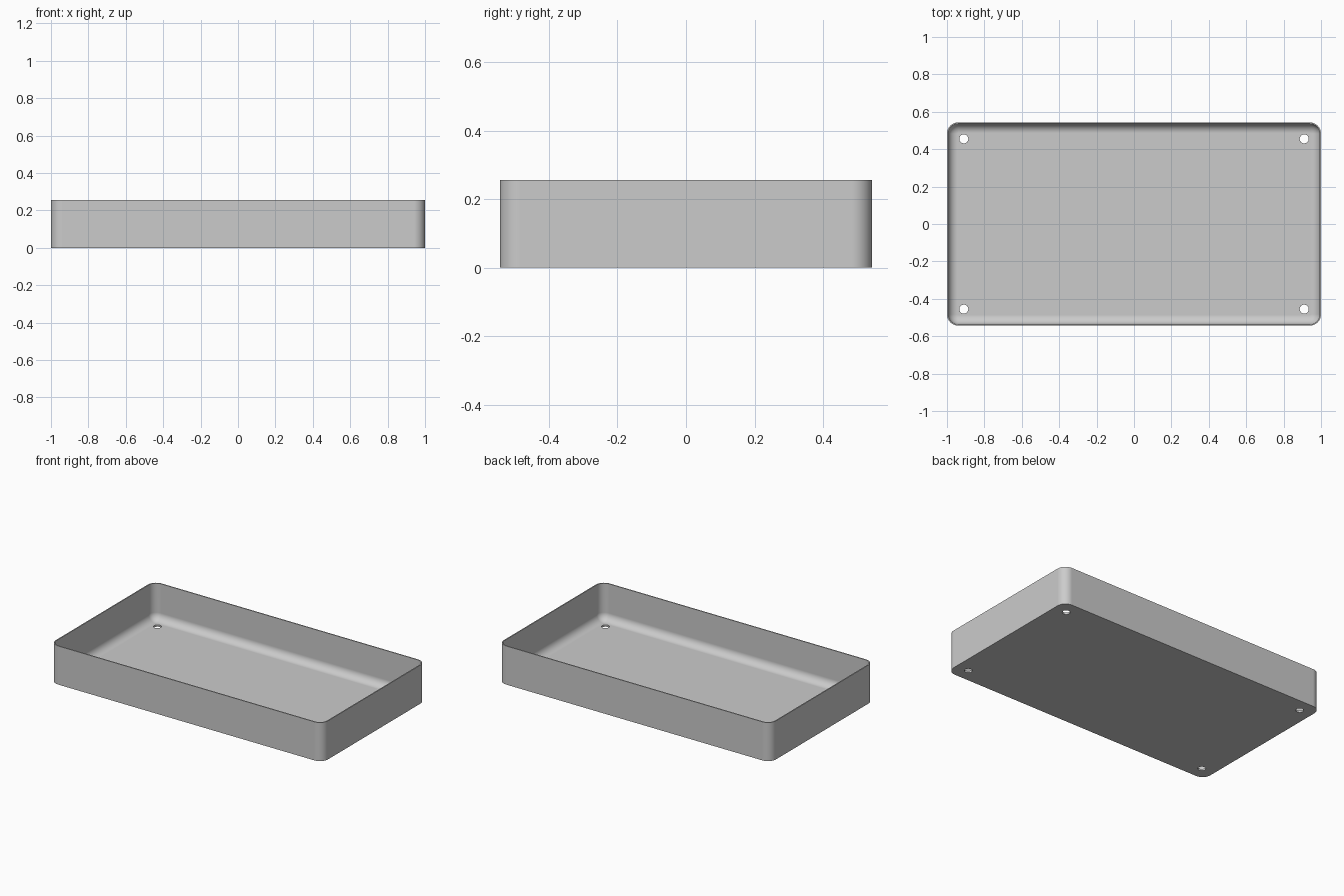
import bpy
import bmesh
import math

cube = bpy.data.objects.get("Cube")
if cube:
    bpy.data.objects.remove(cube, do_unlink=True)

HALF_X, HALF_Y, HEIGHT = 1.0, 0.543, 0.256
CORNER, WALL, FLOOR, FILLET = 0.06, 0.007, 0.012, 0.05
HOLE_X, HOLE_Y, HOLE_R = 0.91, 0.455, 0.024
STEPS = 10

grey = bpy.data.materials.new("plain grey")
grey.use_nodes = True
colour = (0.6, 0.6, 0.6, 1)
grey.diffuse_color = colour
grey.node_tree.nodes["Principled BSDF"].inputs["Base Color"].default_value = colour


def ring(bm, inset, z):
    """Rounded rectangle of vertices, moved inwards by inset."""
    radius = CORNER - inset
    verts = []
    for i, (sx, sy) in enumerate([(1, 1), (-1, 1), (-1, -1), (1, -1)]):
        for k in range(STEPS + 1):
            a = (i + k / STEPS) * math.pi / 2
            verts.append(bm.verts.new((sx * (HALF_X - CORNER) + radius * math.cos(a),
                                       sy * (HALF_Y - CORNER) + radius * math.sin(a), z)))
    return verts


def finish(name, bm):
    bmesh.ops.recalc_face_normals(bm, faces=bm.faces)
    mesh = bpy.data.meshes.new(name)
    bm.to_mesh(mesh)
    bm.free()
    mesh.materials.append(grey)
    obj = bpy.data.objects.new(name, mesh)
    bpy.context.collection.objects.link(obj)
    return obj


# Tray shell: outer wall, rim, inner wall and the rounded foot of the wall
profile = [(0, 0), (0, HEIGHT), (WALL, HEIGHT)]
for k in range(STEPS + 1):
    a = k / STEPS * math.pi / 2
    profile.append((WALL + FILLET * (1 - math.cos(a)),
                    FLOOR + FILLET * (1 - math.sin(a))))
bm = bmesh.new()
rings = [ring(bm, inset, z) for inset, z in profile]
for low, high in zip(rings, rings[1:]):
    for j in range(len(low)):
        n = (j + 1) % len(low)
        bm.faces.new((low[j], low[n], high[n], high[j]))
bm.faces.new(rings[0])
bm.faces.new(rings[-1])
tray = finish("tray", bm)

# Round holes through the floor near each corner
bm = bmesh.new()
for sx in (-1, 1):
    for sy in (-1, 1):
        made = bmesh.ops.create_cone(bm, cap_ends=True, segments=32, radius1=HOLE_R,
                                     radius2=HOLE_R, depth=0.1)
        bmesh.ops.translate(bm, verts=made["verts"], vec=(sx * HOLE_X, sy * HOLE_Y, 0))
cutter = finish("hole_cutter", bm)
cutter.hide_render = True

bpy.ops.object.select_all(action='DESELECT')
tray.select_set(True)
bpy.context.view_layer.objects.active = tray
holes = tray.modifiers.new("holes", 'BOOLEAN')
holes.operation = 'DIFFERENCE'
holes.solver = 'EXACT'
holes.object = cutter
bpy.ops.object.modifier_apply(modifier=holes.name)
bpy.data.objects.remove(cutter, do_unlink=True)

# Smooth rounded parts, with flat walls and floor kept flat
bpy.ops.object.shade_smooth_by_angle(angle=math.radians(35))
weighted = tray.modifiers.new("flat_faces", 'WEIGHTED_NORMAL')
weighted.keep_sharp = True
